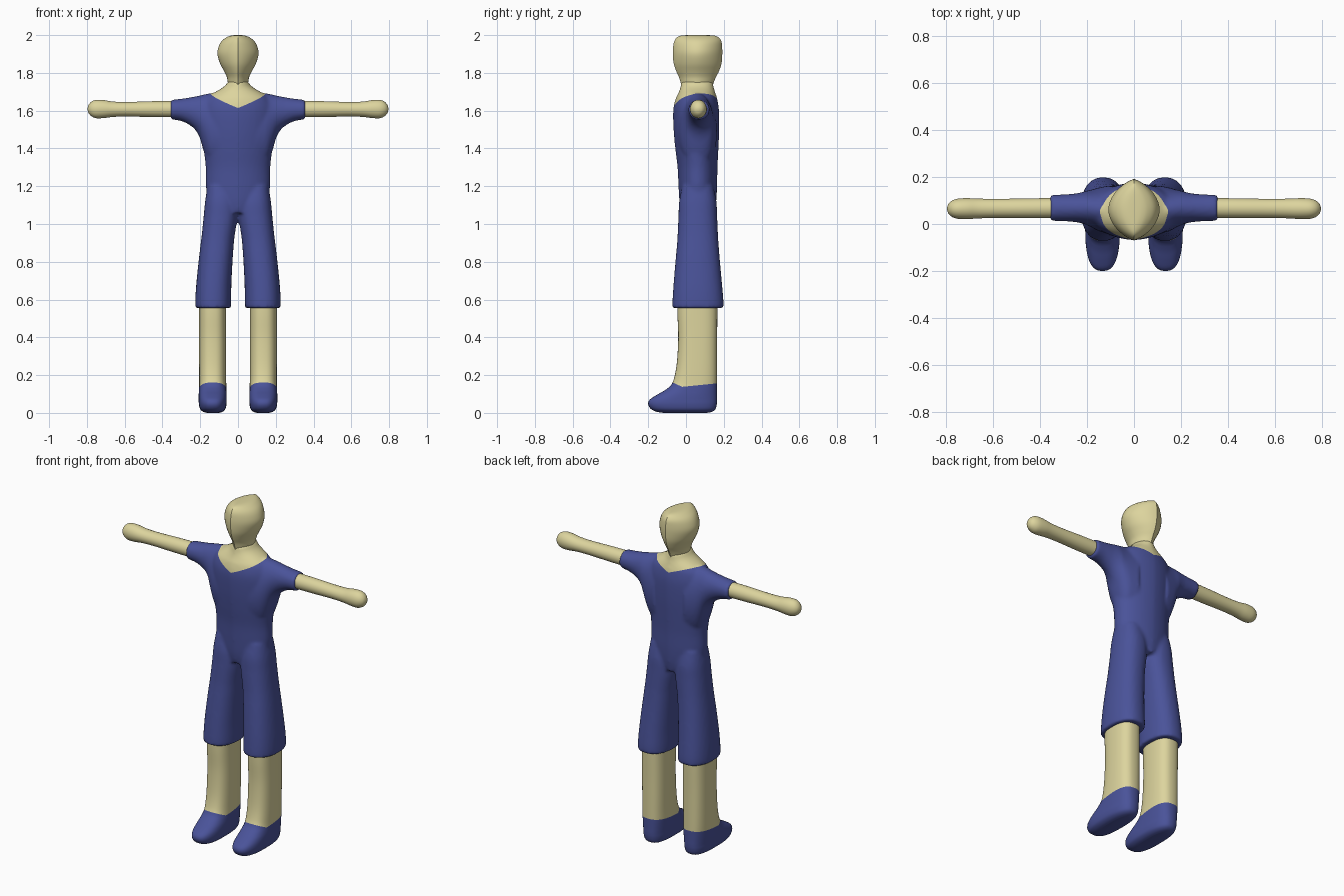
import bpy, bmesh, math
from mathutils import Vector


def material(name, color):
    m = bpy.data.materials.new(name)
    m.diffuse_color = (*color, 1)
    return m


SKIN = material("skin", (0.72, 0.66, 0.34))
BLUE = material("blue_cloth", (0.068, 0.086, 0.32))


def smooth_rings(rings, steps=4):
    """Catmull-Rom interpolation between cross-sections."""
    out = []
    for i in range(len(rings) - 1):
        p0, p1 = rings[max(i - 1, 0)], rings[i]
        p2, p3 = rings[i + 1], rings[min(i + 2, len(rings) - 1)]
        for k in range(steps):
            t = k / steps
            out.append([0.5 * (2 * b + (c - a) * t + (2 * a - 5 * b + 4 * c - d) * t * t
                               + (3 * b - a - 3 * c + d) * t ** 3)
                        for a, b, c, d in zip(p0, p1, p2, p3)])
    out.append(list(rings[-1]))
    return out


def loft(bm, rings, axis="z", n=2.0, keel=0.0, side=1, count=40):
    """Skin rings (position, u0, u1, v0, v1); side=-1 mirrors in x."""
    loops = []
    for pos, u0, u1, v0, v1 in smooth_rings(rings):
        loop = []
        for k in range(count):
            t = 2 * math.pi * k / count
            c, s = math.cos(t), math.sin(t)
            cu = math.copysign(abs(c) ** (2 / n), c)
            cv = math.copysign((1 - keel) * abs(s) ** (2 / n) + keel * (1 - abs(c)), s)
            u = (u0 + u1) / 2 + (u1 - u0) / 2 * cu
            v = (v0 + v1) / 2 + (v1 - v0) / 2 * cv
            co = (u, v, pos) if axis == "z" else (pos, u, v)
            loop.append(bm.verts.new((co[0] * side, co[1], co[2])))
        loops.append(loop)
    for a, b in zip(loops, loops[1:]):
        for k in range(count):
            j = (k + 1) % count
            bm.faces.new((a[k], a[j], b[j], b[k]))
    bm.faces.new(loops[0])
    bm.faces.new(loops[-1])


def make_object(name, bm, mats, angle=50):
    bmesh.ops.recalc_face_normals(bm, faces=bm.faces[:])
    me = bpy.data.meshes.new(name)
    bm.to_mesh(me)
    bm.free()
    for m in mats:
        me.materials.append(m)
    me.polygons.foreach_set("use_smooth", [True] * len(me.polygons))
    me.set_sharp_from_angle(angle=math.radians(angle))
    ob = bpy.data.objects.new(name, me)
    bpy.context.collection.objects.link(ob)
    return ob


def cut(bm, co, no):
    bmesh.ops.bisect_plane(bm, geom=bm.verts[:] + bm.edges[:] + bm.faces[:],
                           dist=1e-5, plane_co=Vector(co), plane_no=Vector(no))


# Torso with the neck base
torso = [(1.06, -.11, .11, -.025, .15), (1.12, -.155, .155, -.035, .16),
         (1.2, -.17, .17, -.04, .165), (1.3, -.171, .171, -.045, .167),
         (1.4, -.182, .182, -.057, .172), (1.5, -.19, .19, -.066, .176),
         (1.6, -.19, .19, -.068, .175), (1.66, -.17, .17, -.056, .166),
         (1.69, -.135, .135, -.042, .157), (1.715, -.092, .092, -.032, .149),
         (1.735, -.066, .066, -.028, .145), (1.755, -.053, .053, -.026, .143)]
# Short sleeve flaring into the armpit
sleeve = [(.10, -.045, .165, 1.28, 1.698), (.15, -.03, .155, 1.31, 1.692),
          (.18, -.015, .147, 1.38, 1.686), (.2, -.005, .142, 1.45, 1.681),
          (.22, .002, .136, 1.49, 1.677), (.25, .008, .13, 1.52, 1.671),
          (.3, .012, .126, 1.545, 1.663), (.357, .013, .124, 1.554, 1.657)]
# Wide trouser leg
trouser = [(1.2, .02, .162, -.02, .145), (1.12, .004, .174, -.036, .161),
           (1.04, .003, .182, -.04, .165), (.95, .016, .191, -.044, .169),
           (.9, .022, .197, -.047, .172), (.8, .029, .209, -.056, .18),
           (.68, .035, .221, -.066, .191), (.6, .036, .226, -.071, .198),
           (.555, .037, .226, -.072, .199)]

bm = bmesh.new()
loft(bm, torso, n=2.15, keel=.12)
for s in (1, -1):
    loft(bm, sleeve, axis="x", side=s)
    loft(bm, trouser, n=2.3, side=s)
suit = make_object("suit", bm, [BLUE])

# Fuse and soften the suit
rm = suit.modifiers.new("fuse", "REMESH")
rm.mode = "VOXEL"
rm.voxel_size = 0.01
sm = suit.modifiers.new("soften", "SMOOTH")
sm.factor, sm.iterations = 0.5, 4
dg = bpy.context.evaluated_depsgraph_get()
fused = bpy.data.meshes.new_from_object(suit.evaluated_get(dg))
bpy.data.objects.remove(suit)

# V neckline: bare skin above two sloping planes
bm = bmesh.new()
bm.from_mesh(fused)
SX, SY, Z0 = .386, .174, 1.615 + .174 * .06
cut(bm, (0, 0, 0), (1, 0, 0))
for s in (1, -1):
    cut(bm, (0, 0, Z0), (-SX * s, -SY, 1))
for f in bm.faces:
    c = f.calc_center_median()
    f.material_index = int(c.z > Z0 + SX * abs(c.x) + SY * c.y)
make_object("suit", bm, [BLUE, SKIN], 60)

# Head with a soft keel down the face and the back
head = [(1.715, -.048, .048, -.02, .135), (1.755, -.055, .055, -.03, .149),
        (1.78, -.06, .06, -.038, .16), (1.81, -.074, .074, -.052, .175),
        (1.85, -.095, .095, -.065, .188), (1.9, -.109, .109, -.07, .192),
        (1.94, -.102, .102, -.068, .191), (1.97, -.085, .085, -.061, .186),
        (1.99, -.058, .058, -.045, .17), (1.998, -.034, .034, -.02, .145),
        (2.0, -.012, .012, .02, .1)]
bm = bmesh.new()
loft(bm, head, keel=.28)
make_object("head", bm, [SKIN], 40)

# Bare forearm with a rounded mitten hand
arm = [(.33, .025, .111, 1.565, 1.651), (.45, .025, .109, 1.566, 1.65),
       (.58, .026, .107, 1.569, 1.646), (.66, .024, .108, 1.567, 1.648),
       (.71, .021, .11, 1.561, 1.656), (.75, .022, .108, 1.56, 1.657),
       (.775, .03, .1, 1.57, 1.648), (.79, .043, .087, 1.585, 1.632),
       (.796, .058, .072, 1.602, 1.616)]
# Leg and shoe in one sweep
leg = [(0.0, .1, .165, -.12, .11), (.006, .082, .184, -.155, .138),
       (.02, .067, .2, -.185, .156), (.045, .061, .207, -.2, .163),
       (.07, .06, .208, -.192, .165), (.095, .06, .208, -.155, .165),
       (.12, .061, .207, -.112, .165), (.15, .062, .206, -.077, .165),
       (.2, .063, .206, -.059, .165), (.28, .063, .206, -.047, .165),
       (.4, .063, .206, -.041, .165), (.52, .063, .206, -.045, .166),
       (.62, .063, .206, -.045, .166)]

for s, label in ((1, "left"), (-1, "right")):
    bm = bmesh.new()
    loft(bm, arm, axis="x", side=s, count=32)
    make_object(label + "_arm", bm, [SKIN])

    bm = bmesh.new()
    loft(bm, leg, n=2.6, side=s)
    # Shoe top edge, rising over the instep
    cut(bm, (0, 0, .14), (0, -.1, 1))
    cut(bm, (0, -.02, .138), (0, .45, 1))
    for f in bm.faces:
        c = f.calc_center_median()
        top = max(.14 + .1 * c.y, .138 - .45 * (c.y + .02))
        f.material_index = int(c.z < top)
    make_object(label + "_leg", bm, [SKIN, BLUE])
